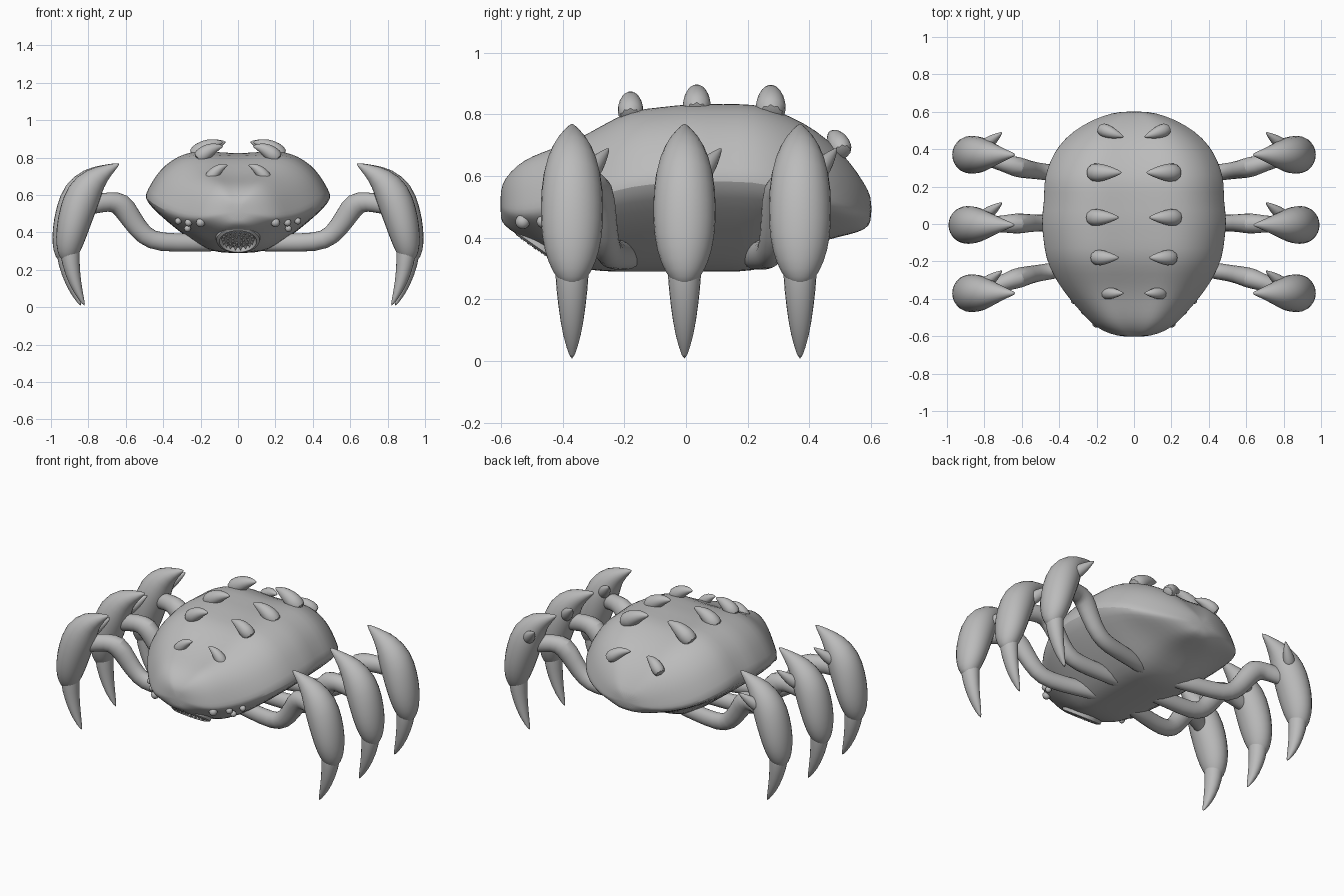
import bpy, bmesh, math
from mathutils import Vector, Matrix

if "Cube" in bpy.data.objects:
    bpy.data.objects.remove(bpy.data.objects["Cube"])

grey = bpy.data.materials.new("stone grey")
grey.diffuse_color = (0.5, 0.5, 0.5, 1)
grey.use_nodes = True
grey.node_tree.nodes["Principled BSDF"].inputs["Base Color"].default_value = grey.diffuse_color


def finish(bm, name, subsurf=0, angle=50):
    bmesh.ops.recalc_face_normals(bm, faces=bm.faces)
    me = bpy.data.meshes.new(name)
    bm.to_mesh(me)
    bm.free()
    ob = bpy.data.objects.new(name, me)
    bpy.context.collection.objects.link(ob)
    me.materials.append(grey)
    if subsurf:
        m = ob.modifiers.new("smooth", 'SUBSURF')
        m.levels = m.render_levels = subsurf
    bpy.ops.object.select_all(action='DESELECT')
    ob.select_set(True)
    bpy.context.view_layer.objects.active = ob
    bpy.ops.object.shade_smooth_by_angle(angle=math.radians(angle))
    return ob


def loft(name, rings, subsurf=1, angle=50):
    bm = bmesh.new()
    rows = [[bm.verts.new(p) for p in r] for r in rings]
    n = len(rows[0])
    for a, b in zip(rows, rows[1:]):
        for i in range(n):
            bm.faces.new((a[i], a[(i + 1) % n], b[(i + 1) % n], b[i]))
    bm.faces.new(rows[0])
    bm.faces.new(rows[-1])
    return finish(bm, name, subsurf, angle)


def limb(name, path, side=1, sides=10):
    """Loft ellipses along (x, y, z, in-plane radius, y radius)."""
    c = [Vector(p[:3]) for p in path]
    rings = []
    for i, p in enumerate(path):
        t = (c[min(i + 1, len(c) - 1)] - c[max(i - 1, 0)]).normalized()
        u = Vector((0, 1, 0)).cross(t).normalized()
        v = t.cross(u)
        ring = []
        for k in range(sides):
            a = 2 * math.pi * k / sides
            q = c[i] + u * p[3] * math.cos(a) + v * p[4] * math.sin(a)
            ring.append((q.x * side, q.y, q.z))
        rings.append(ring)
    return loft(name, rings)


def spike(name, base, tip, r, w, side, bend=0.02):
    b, t = Vector(base), Vector(tip)
    path = []
    for f, s in ((0, 0.95), (0.3, 1), (0.6, 0.72), (0.85, 0.36), (1, 0.08)):
        q = b.lerp(t, f) + Vector((0, 0, bend * math.sin(math.pi * f)))
        path.append((*q, r * s, w * s))
    limb(name, path, side)


# Body shell: y, half width, top z, rim z, bottom z
stations = [
    (-.603, .05, .55, .50, .46), (-.59, .13, .59, .485, .44),
    (-.55, .21, .635, .47, .41), (-.50, .26, .665, .47, .385),
    (-.43, .325, .69, .48, .34), (-.35, .39, .72, .505, .30),
    (-.27, .44, .765, .53, .29), (-.18, .48, .815, .555, .29),
    (-.08, .492, .823, .565, .29), (.02, .505, .836, .575, .29),
    (.12, .487, .832, .57, .29), (.22, .49, .836, .57, .29),
    (.30, .47, .81, .55, .32), (.38, .435, .775, .53, .365),
    (.46, .375, .72, .50, .395), (.53, .28, .65, .48, .41),
    (.58, .17, .575, .475, .425), (.603, .07, .53, .48, .45)]
upper = [(1, .05), (.97, .2), (.88, .5), (.78, .72), (.64, .9), (.5, .985), (.36, 1.01), (.18, .97)]
lower = [(.18, 1), (.36, .93), (.55, .7), (.75, .42), (.93, .13)]
rings = []
for y, hw, zt, zr, zb in stations:
    half = [(hw * x, zr - (zr - zb) * d) for x, d in lower]
    half += [(hw * x, zr + (zt - zr) * h) for x, h in upper]
    ring = [(0, y, zb)] + [(x, y, z) for x, z in half]
    ring += [(0, y, zr + (zt - zr) * .96)] + [(-x, y, z) for x, z in reversed(half)]
    rings.append(ring)
loft("body_shell", rings)

# Legs: shift in y of the root, shin and x offset
legs = {"front": (-.16, -.37, -.02), "middle": (.015, -.005, 0), "rear": (.2, .37, -.02)}
femur = [(.06, .34, .05), (.25, .345, .05), (.42, .345, .055), (.50, .375, .055),
         (.57, .47, .06), (.625, .56, .072), (.69, .565, .055), (.78, .55, .055), (.85, .52, .04)]
shin = [(.635, .768, .005, .005), (.70, .735, .032, .032), (.78, .69, .07, .07),
        (.845, .61, .102, .1), (.885, .50, .098, .108), (.91, .40, .088, .103),
        (.925, .32, .072, .082), (.93, .265, .05, .05), (.93, .24, .02, .02)]
claw = [(.92, .38, .06, .06), (.92, .28, .056, .059), (.905, .18, .043, .048),
        (.875, .08, .026, .032), (.838, .004, .004, .005)]
for side, tag in ((1, "right"), (-1, "left")):
    for key, (y0, y1, dx) in legs.items():
        n = f"{key}_{tag}"
        bow = [0, .25, .42, .48, .54, .62, .72, .9, 1]
        limb(n + "_upper_leg", [(x, y0 + (y1 - y0) * f, z, r, r * .85)
                                for (x, z, r), f in zip(femur, bow)], side)
        limb(n + "_shin", [(x + dx * min(1, (x - .6) * 4), y1, z, a, b)
                           for x, z, a, b in shin], side, 12)
        limb(n + "_claw", [(x + dx, y1, z, a, b) for x, z, a, b in claw], side)
        spike(n + "_shin_spike", (.81, y1 + .04, .59), (.705, y1 + .12, .69), .04, .035, side, 0)

    # Back spikes leaning towards the middle: y, base x, base z, tip x, tip z, radius
    for i, (y, bx, bz, tx, tz, r) in enumerate((
            (-.37, .165, .67, .055, .76, .036), (-.18, .22, .785, .08, .86, .046),
            (.035, .245, .80, .08, .883, .05), (.275, .24, .79, .065, .883, .054),
            (.48, .185, .67, .055, .735, .04))):
        dy = .03 if i == 4 else 0
        spike(f"back_spike_{i}_{tag}", (bx, y + dy, bz), (tx, y - dy / 2, tz), r, r, side)

    # Small eyes under the brow
    for i, (x, y, z, r) in enumerate(((.2, -.53, .452, .024), (.265, -.465, .452, .02),
                                      (.32, -.41, .46, .018), (.27, -.43, .42, .018))):
        bm = bmesh.new()
        bmesh.ops.create_uvsphere(bm, u_segments=12, v_segments=8, radius=r,
                                  matrix=Matrix.Translation((x * side, y, z)))
        finish(bm, f"eye_{i}_{tag}")

# Round mouth facing forward and down, with rings of teeth
frame = Matrix.Translation((0, -.46, .363)) @ Matrix.Rotation(math.radians(-35), 4, 'X')
rings = []
for k in range(28):
    a = 2 * math.pi * k / 28
    rings.append([frame @ Vector(((r * math.cos(a)), r * math.sin(a), h))
                  for r, h in ((.122, .03), (.116, -.008), (.1, -.015), (.088, 0), (.085, .03))])
loft("mouth_rim", [[rings[k][j] for k in range(28)] for j in range(5)], 0)
bm = bmesh.new()
for r, count in ((.08, 18), (.055, 13), (.03, 7)):
    for k in range(count):
        a = 2 * math.pi * k / count
        m = frame @ Matrix.Translation((r * math.cos(a), r * math.sin(a), 0)) \
            @ Matrix.Rotation(math.pi, 4, 'X')
        bmesh.ops.create_cone(bm, segments=6, radius1=.013, radius2=.001, depth=.035,
                              cap_ends=True, matrix=m)
finish(bm, "mouth_teeth", 0, 30)
